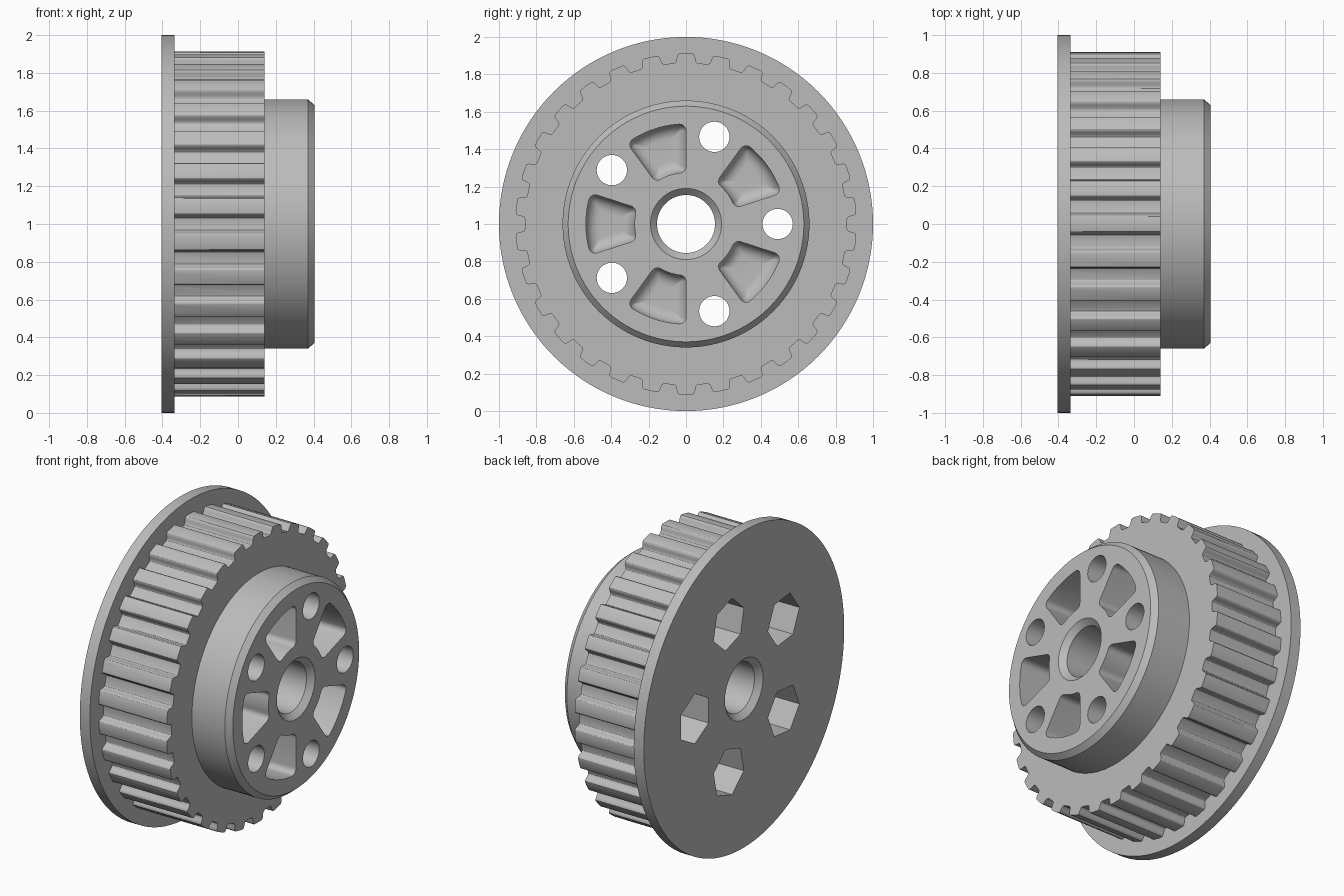
import bpy, bmesh, math
from mathutils import Vector

cube = bpy.data.objects.get("Cube")
if cube:
    bpy.data.objects.remove(cube, do_unlink=True)

CENTRE_Z = 1.0
X_BACK, X_FLANGE, X_RIM, X_FRONT = -0.405, -0.335, 0.14, 0.405

grey = bpy.data.materials.new("plain_grey")
grey.use_nodes = True
grey.diffuse_color = (0.5, 0.5, 0.5, 1)
grey.node_tree.nodes["Principled BSDF"].inputs["Base Color"].default_value = (0.5, 0.5, 0.5, 1)


def polar(r, a):
    return Vector((r * math.cos(a), r * math.sin(a)))


def loft(name, sections):
    """Solid along x from (x, outline) sections with equal point counts."""
    bm = bmesh.new()
    rings = [[bm.verts.new((x, p[0], p[1] + CENTRE_Z)) for p in pts] for x, pts in sections]
    n = len(rings[0])
    for a, b in zip(rings, rings[1:]):
        for i in range(n):
            j = (i + 1) % n
            bm.faces.new((a[i], a[j], b[j], b[i]))
    bm.faces.new(rings[0][::-1])
    bm.faces.new(rings[-1])
    bmesh.ops.recalc_face_normals(bm, faces=bm.faces)
    mesh = bpy.data.meshes.new(name)
    bm.to_mesh(mesh)
    bm.free()
    mesh.materials.append(grey)
    obj = bpy.data.objects.new(name, mesh)
    bpy.context.collection.objects.link(obj)
    return obj


def circle(r, n=128, centre=Vector((0, 0)), turn=0.0):
    return [centre + polar(r, turn + math.tau * i / n) for i in range(n)]


def lathe(name, profile, n=128):
    return loft(name, [(x, circle(r, n)) for x, r in profile])


def combine(target, other, operation):
    mod = target.modifiers.new(operation.lower(), "BOOLEAN")
    mod.operation = operation
    mod.solver = "EXACT"
    mod.object = other
    bpy.context.view_layer.objects.active = target
    bpy.ops.object.modifier_apply(modifier=mod.name)
    bpy.data.objects.remove(other, do_unlink=True)


# Flange and hub turned as one solid
pulley = lathe("toothed_pulley", [
    (X_BACK, 1.0), (X_FLANGE, 1.0), (X_FLANGE, 0.66),
    (X_FRONT - 0.035, 0.66), (X_FRONT, 0.63)])

# Toothed rim: one rounded groove repeated around the axis
TEETH = 30
half_groove = [(0.024, 0.862), (0.032, 0.864), (0.037, 0.869), (0.041, 0.878),
               (0.045, 0.894), (0.049, 0.904), (0.055, 0.910), (0.062, 0.912)]
groove = [(-s, r) for s, r in reversed(half_groove)] + half_groove
outline = []
for t in range(TEETH):
    mid = math.tau * t / TEETH
    outline += [polar(r, mid + s / r) for s, r in groove]
    outline.append(polar(0.912, mid + math.pi / TEETH))
rim = loft("rim", [(X_FLANGE - 0.03, outline), (X_RIM, outline)])
combine(pulley, rim, "UNION")

# Centre bore, chamfered at both ends
bore = lathe("bore", [
    (X_BACK - 0.05, 0.24), (X_BACK + 0.035, 0.155),
    (X_FRONT - 0.035, 0.155), (X_FRONT + 0.05, 0.24)], 96)
combine(pulley, bore, "DIFFERENCE")


def sector(inset, r_in=0.275, r_out=0.535, half=math.radians(18), fillet=0.035):
    """Ring sector with rounded corners, shrunk inward by inset."""
    r0, r1 = r_in + inset, r_out - inset
    f = max(fillet - inset, 0.004)
    pts = []

    def corner(rc, sign, inner):
        # fillet centre lies f away from the side and from the arc
        a = sign * (half - math.asin((inset + f) / rc))
        c = polar(rc, a)
        side = sign * (half + math.pi / 2)
        side_dir = sign * (math.pi / 2) + sign * half
        arc_dir = a + (math.pi if inner else 0)
        delta = (side_dir - arc_dir + math.pi) % math.tau - math.pi
        arc = [c + polar(f, arc_dir + delta * k / 6) for k in range(7)]
        return a, arc

    a_out, low = corner(r1 - f, -1, False)
    _, high = corner(r1 - f, 1, False)
    a_in, inner_high = corner(r0 + f, 1, True)
    _, inner_low = corner(r0 + f, -1, True)
    pts += low[::-1]
    pts += [polar(r1, a_out + (-2 * a_out) * k / 10) for k in range(1, 10)]
    pts += high
    pts += inner_high[::-1]
    pts += [polar(r0, a_in - 2 * a_in * k / 10) for k in range(1, 10)]
    pts += inner_low
    return pts


def turned(pts, a):
    c, s = math.cos(a), math.sin(a)
    return [Vector((p.x * c - p.y * s, p.x * s + p.y * c)) for p in pts]


# Five bolt holes with hexagonal recesses, and five round-floored pockets
FLOOR, ROUND = -0.15, 0.07
for i in range(5):
    a = math.tau * i / 5
    spot = polar(0.49, a)
    bolt = [(x, circle(0.081, 48, spot)) for x in (X_BACK - 0.1, X_FRONT + 0.1)]
    combine(pulley, loft("bolt_hole", bolt), "DIFFERENCE")
    nut = circle(0.158, 6, spot, a + math.pi / 6)
    combine(pulley, loft("nut_recess", [(X_BACK - 0.1, nut), (-0.05, nut)]), "DIFFERENCE")

    steps = [k * math.pi / 16 for k in range(9)]
    sections = [(X_FRONT + 0.1, sector(0))]
    sections += [(FLOOR + ROUND * (1 - math.sin(t)), sector(ROUND * (1 - math.cos(t))))
                 for t in steps]
    b = a + math.pi / 5
    pocket = loft("pocket", [(x, turned(pts, b)) for x, pts in sections])
    combine(pulley, pocket, "DIFFERENCE")

# Smooth curved walls, crisp edges
bpy.ops.object.select_all(action="DESELECT")
pulley.select_set(True)
bpy.context.view_layer.objects.active = pulley
bpy.ops.object.shade_smooth_by_angle(angle=math.radians(30))
